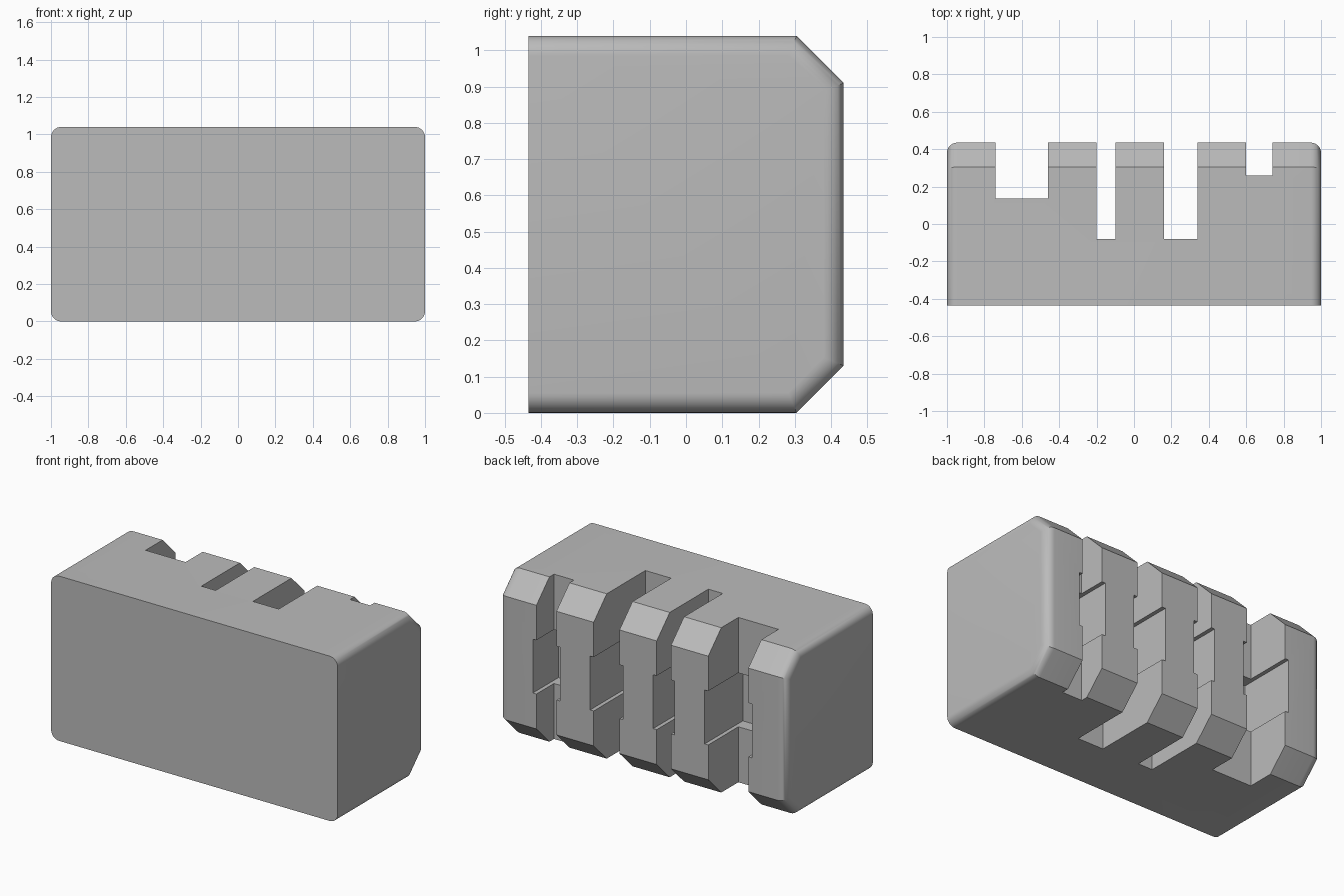
import bpy, bmesh

cube = bpy.data.objects.get("Cube")
if cube:
    bpy.data.objects.remove(cube, do_unlink=True)

HALF_DEPTH, HEIGHT, CHAMFER, ROUND = 0.435, 1.04, 0.13, 0.055

grey = bpy.data.materials.new("plain_grey")
grey.use_nodes = True
colour = (0.5, 0.5, 0.5, 1)
grey.diffuse_color = colour
grey.node_tree.nodes["Principled BSDF"].inputs["Base Color"].default_value = colour


def make_object(name, bm):
    bmesh.ops.recalc_face_normals(bm, faces=bm.faces)
    mesh = bpy.data.meshes.new(name)
    bm.to_mesh(mesh)
    bm.free()
    mesh.materials.append(grey)
    ob = bpy.data.objects.new(name, mesh)
    bpy.context.collection.objects.link(ob)
    return ob


# Block: side profile with chamfered back, extruded along its length
bm = bmesh.new()
d, h, c = HALF_DEPTH, HEIGHT, CHAMFER
profile = [(-d, 0), (d - c, 0), (d, c), (d, h - c), (d - c, h), (-d, h)]
face = bm.faces.new([bm.verts.new((-1, y, z)) for y, z in profile])
extruded = bmesh.ops.extrude_face_region(bm, geom=[face])["geom"]
bmesh.ops.translate(bm, vec=(2, 0, 0), verts=[v for v in extruded if isinstance(v, bmesh.types.BMVert)])

# Round the end outlines, leaving the front edges sharp
rim = [e for e in bm.edges
       if abs(e.verts[0].co.x - e.verts[1].co.x) < 0.01
       and max(v.co.y for v in e.verts) > -d + 0.01]
bmesh.ops.bevel(bm, geom=rim, offset=ROUND, offset_type='OFFSET', segments=8,
                profile=0.5, affect='EDGES', clamp_overlap=True)
block = make_object("notched_block", bm)


def cut_box(name, x0, x1, y0, z0, z1):
    """Subtract a box that is open towards the back."""
    bm = bmesh.new()
    bmesh.ops.create_cube(bm, size=1)
    y1 = d + 0.1
    for v in bm.verts:
        v.co = ((x0 + x1) / 2 + v.co.x * (x1 - x0),
                (y0 + y1) / 2 + v.co.y * (y1 - y0),
                (z0 + z1) / 2 + v.co.z * (z1 - z0))
    cutter = make_object(name, bm)
    cutter.hide_render = True
    mod = block.modifiers.new(name, 'BOOLEAN')
    mod.operation, mod.solver, mod.object = 'DIFFERENCE', 'EXACT', cutter
    bpy.context.view_layer.objects.active = block
    bpy.ops.object.modifier_apply(modifier=name)
    bpy.data.objects.remove(cutter, do_unlink=True)


# Slots through the full height, each with a wider, deeper pocket midway
WIDEN, DEEPEN = 0.025, 0.08
slots = [(-0.74, -0.46, 0.135), (-0.2, -0.1, -0.08), (0.16, 0.34, -0.08), (0.6, 0.74, 0.26)]
for x0, x1, y0 in slots:
    cut_box("slot_cutter", x0, x1, y0, -0.1, h + 0.1)
    cut_box("pocket_cutter", x0 - WIDEN, x1 + WIDEN, y0 - DEEPEN, 0.35, 0.69)

bpy.ops.object.select_all(action='DESELECT')
block.select_set(True)
bpy.context.view_layer.objects.active = block
bpy.ops.object.shade_smooth_by_angle(angle=0.5)
